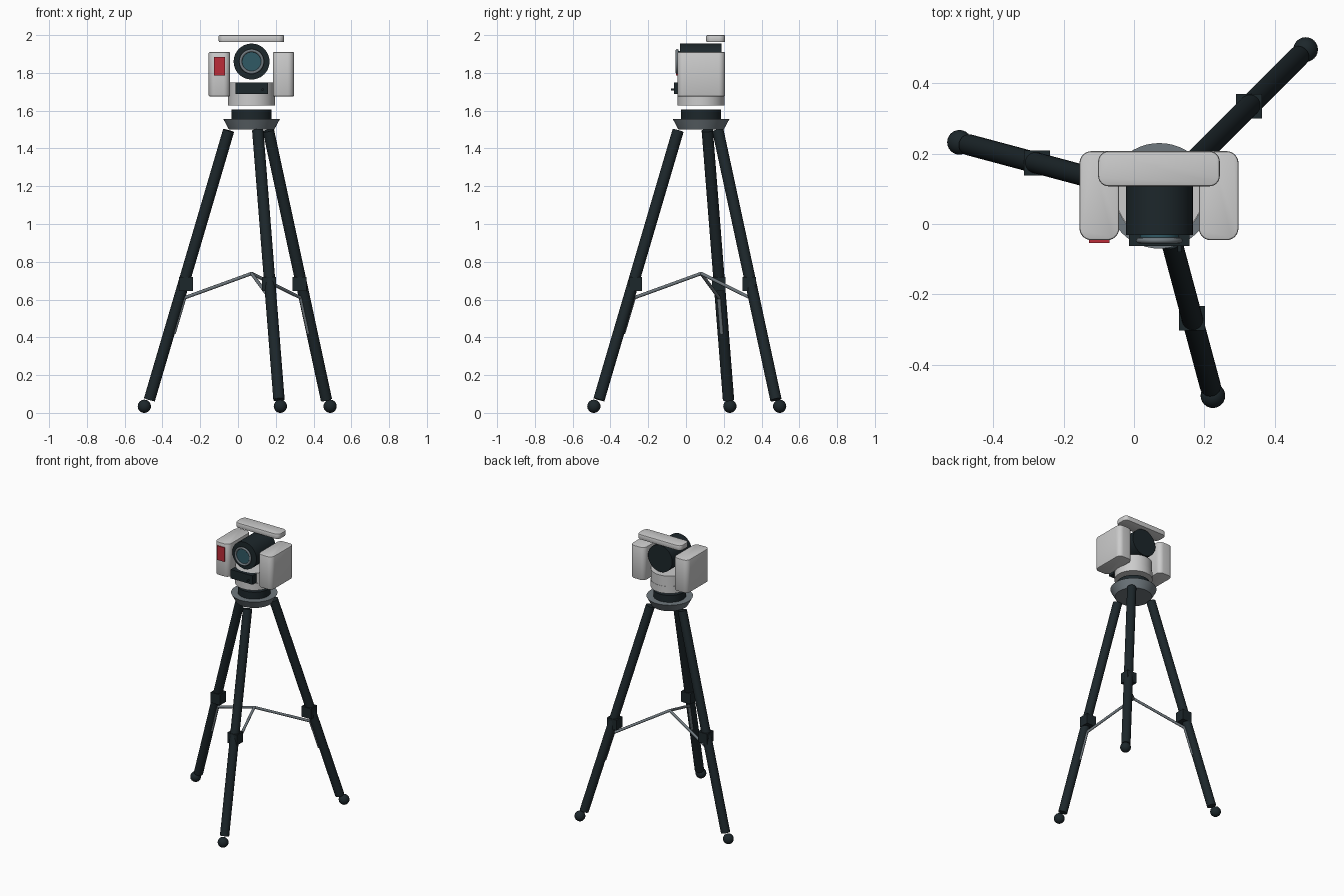
import bpy, bmesh
from math import radians, cos, sin
from mathutils import Vector

if "Cube" in bpy.data.objects:
    bpy.data.objects.remove(bpy.data.objects["Cube"])

CX, CY = 0.072, 0.08          # vertical axis of the instrument


def mat(name, r, g, b):
    m = bpy.data.materials.new(name)
    m.diffuse_color = (r, g, b, 1)
    m.use_nodes = True
    m.node_tree.nodes["Principled BSDF"].inputs["Base Color"].default_value = m.diffuse_color
    return m


DARK = mat("dark_plastic", 0.012, 0.02, 0.024)
METAL = mat("blue_grey_metal", 0.16, 0.19, 0.21)
GLASS = mat("teal_glass", 0.03, 0.10, 0.13)
RED = mat("red_screen", 0.5, 0.025, 0.04)


def finish(name, m=None, smooth=True):
    o = bpy.context.object
    o.name = name
    if m:
        o.data.materials.append(m)
    if smooth:
        bpy.ops.object.shade_smooth_by_angle(angle=radians(35))
    return o


def rod(name, a, b, r1, r2=None, m=None, sides=32):
    a, b = Vector(a), Vector(b)
    d = b - a
    bpy.ops.mesh.primitive_cone_add(
        vertices=sides, radius1=r1, radius2=r1 if r2 is None else r2, depth=d.length,
        location=(a + b) / 2, rotation=d.to_track_quat('Z', 'Y').to_euler())
    return finish(name, m)


def ball(name, c, r, m=None):
    bpy.ops.mesh.primitive_uv_sphere_add(segments=24, ring_count=14, radius=r, location=c)
    return finish(name, m)


def box(name, lo, hi, m=None, corner=0, edge=0):
    """Box from two corners; vertical edges rounded by corner, the rest by edge."""
    lo, hi = Vector(lo), Vector(hi)
    me = bpy.data.meshes.new(name)
    bm = bmesh.new()
    bmesh.ops.create_cube(bm, size=1)
    for v in bm.verts:
        v.co = Vector(v.co[i] * (hi[i] - lo[i]) for i in range(3))
    if corner:
        upright = [e for e in bm.edges if abs(e.verts[0].co.z - e.verts[1].co.z) > 1e-4]
        bmesh.ops.bevel(bm, geom=upright, offset=corner, segments=6, profile=0.5, affect='EDGES')
    if edge:
        rims = [e for e in bm.edges if abs(e.verts[0].co.z - e.verts[1].co.z) < 1e-4]
        bmesh.ops.bevel(bm, geom=rims, offset=edge, segments=2, profile=0.5, affect='EDGES')
    bm.to_mesh(me)
    bm.free()
    o = bpy.data.objects.new(name, me)
    bpy.context.collection.objects.link(o)
    o.location = (lo + hi) / 2
    bpy.ops.object.select_all(action='DESELECT')
    bpy.context.view_layer.objects.active = o
    o.select_set(True)
    return finish(name, m, bool(corner))


# Tripod: three legs with feet, clamps and spreader arms
for i, deg in enumerate((-75, 45, 165), 1):
    def at(r, z):
        return Vector((CX + r * cos(radians(deg)), CY + r * sin(radians(deg)), z))
    rod(f"leg_{i}", at(0.126, 1.495), at(0.56, 0.07), 0.03, m=DARK)
    ball(f"foot_{i}", at(0.588, 0.035), 0.035, DARK)
    c, h = at(0.36, 0.683), Vector((0.037, 0.035, 0.037))
    box(f"leg_clamp_{i}", c - h, c + h, DARK)
    rod(f"spreader_arm_{i}", at(0, 0.738), at(0.365, 0.61), 0.009, m=METAL, sides=12)
    rod(f"spreader_brace_{i}", at(0.365, 0.615), at(0.425, 0.42), 0.009, m=METAL, sides=12)
ball("spreader_hub", (CX, CY, 0.737), 0.01, METAL)

# Tripod head and levelling base
rod("tripod_plate", (CX, CY, 1.50), (CX, CY, 1.556), 0.12, 0.15, METAL, 48)
rod("levelling_base", (CX, CY, 1.55), (CX, CY, 1.605), 0.106, m=DARK, sides=48)

# Instrument body
rod("body_ring", (CX, CY, 1.627), (CX, CY, 1.677), 0.124, sides=48)
rod("body_drum", (CX, CY, 1.675), (CX, CY, 1.75), 0.122, sides=48)
box("control_panel", (-0.014, -0.063, 1.687), (0.158, -0.02, 1.75), DARK)
rod("panel_knob", (0.13, -0.06, 1.712), (0.13, -0.08, 1.712), 0.006, m=DARK, sides=12)

# Side housings, red screen and carrying handle
for side, x in (("left", -0.155), ("right", 0.184)):
    box(f"{side}_housing", (x, -0.046, 1.675), (x + 0.113, 0.207, 1.91), corner=0.034, edge=0.006)
box("red_screen", (-0.128, -0.054, 1.785), (-0.07, -0.04, 1.885), RED)
box("carry_handle", (-0.102, 0.107, 1.963), (0.244, 0.207, 2.0), corner=0.03, edge=0.006)

# Telescope with lens
TZ = 1.86
rod("telescope", (CX, 0.188, TZ), (CX, -0.031, TZ), 0.095, m=DARK, sides=48)
rod("lens", (CX, -0.025, TZ), (CX, -0.046, TZ), 0.055, m=GLASS, sides=48)
bpy.ops.mesh.primitive_torus_add(
    location=(CX, -0.047, TZ), rotation=(radians(90), 0, 0),
    major_radius=0.058, minor_radius=0.008, major_segments=48, minor_segments=12)
finish("lens_ring", METAL)
